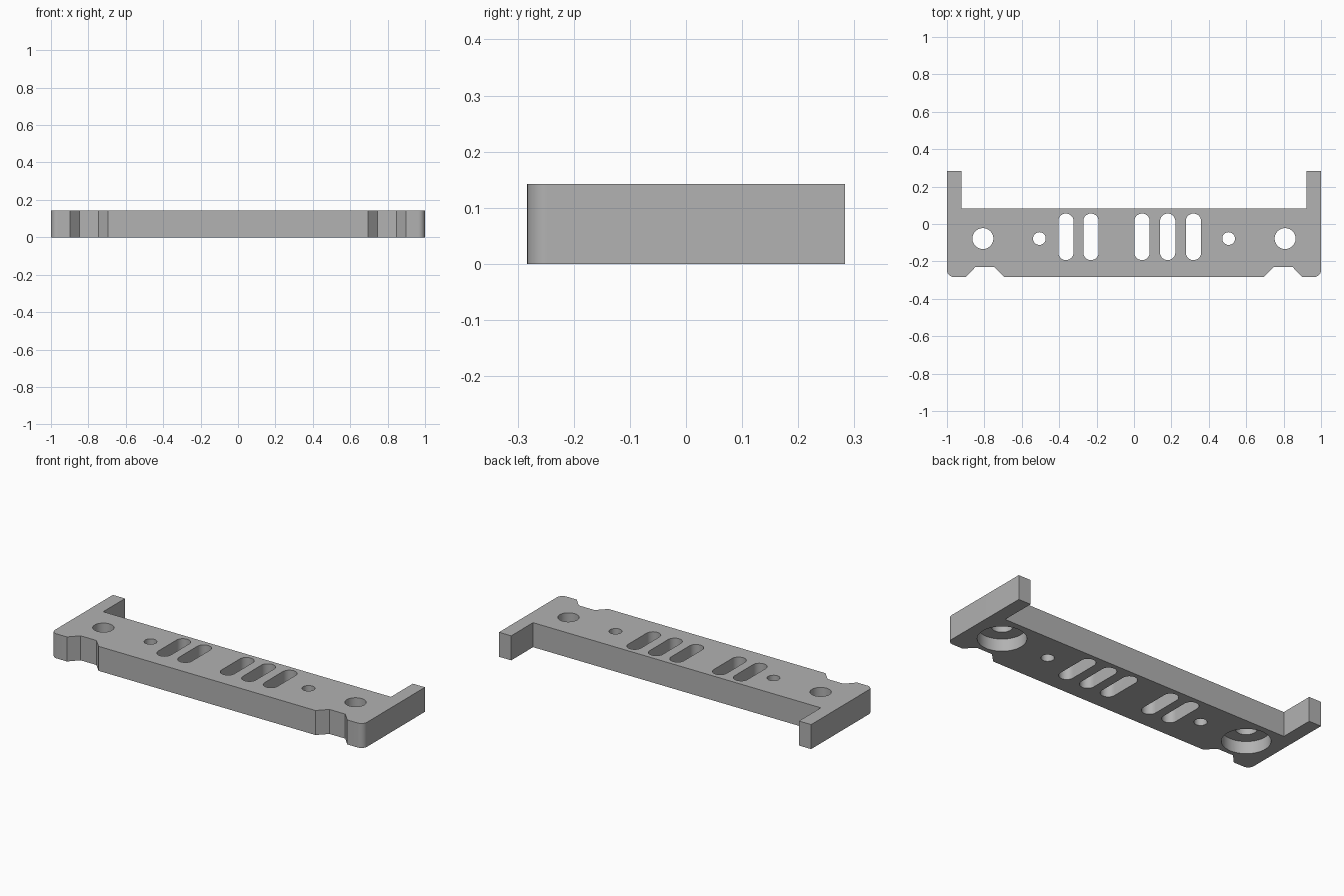
import bpy, bmesh
from math import pi, cos, sin, radians
from mathutils import Vector

if "Cube" in bpy.data.objects:
    bpy.data.objects.remove(bpy.data.objects["Cube"])

HEIGHT = 0.142
FRONT, BACK, ARM_END = -0.283, 0.083, 0.283
HOLE_Y = -0.078
MARGIN = 0.05

grey = bpy.data.materials.new("plain_grey")
grey.use_nodes = True
colour = (0.445, 0.445, 0.445, 1)
grey.diffuse_color = colour
grey.node_tree.nodes["Principled BSDF"].inputs["Base Color"].default_value = colour


def arc(cx, cy, r, start, end, steps):
    """Points along a circular arc, angles in radians."""
    angles = [start + (end - start) * i / steps for i in range(steps + 1)]
    return [(cx + r * cos(a), cy + r * sin(a)) for a in angles]


def prism(name, outline, z0, z1):
    """Extrude a counter-clockwise outline from z0 to z1."""
    bm = bmesh.new()
    face = bm.faces.new([bm.verts.new((x, y, z0)) for x, y in outline])
    top = bmesh.ops.extrude_face_region(bm, geom=[face])["geom"]
    verts = [v for v in top if isinstance(v, bmesh.types.BMVert)]
    bmesh.ops.translate(bm, verts=verts, vec=Vector((0, 0, z1 - z0)))
    bmesh.ops.recalc_face_normals(bm, faces=bm.faces)
    mesh = bpy.data.meshes.new(name)
    bm.to_mesh(mesh)
    bm.free()
    mesh.materials.append(grey)
    obj = bpy.data.objects.new(name, mesh)
    bpy.context.collection.objects.link(obj)
    return obj


# Bracket plate: right half of the outline, front to back, then mirrored
r = 0.036
half = [(0.695, FRONT), (0.747, -0.23), (0.848, -0.23), (0.898, FRONT)]
half += arc(1 - r, FRONT + r, r, -pi / 2, 0, 10)
half += [(1, ARM_END), (0.922, ARM_END), (0.922, BACK)]
outline = half + [(-x, y) for x, y in reversed(half)]
plate = prism("bracket_plate", outline, 0, HEIGHT)

cutters = []


def cut(name, points, z1=HEIGHT + MARGIN):
    cutters.append(prism(name, points, -MARGIN, z1))


# Screw holes, with a wide counterbore from below on the outer pair
for side in (-1, 1):
    for name, x, radius, z1 in (("screw_hole", 0.808, 0.056, HEIGHT + MARGIN),
                                ("counterbore", 0.808, 0.126, 0.071),
                                ("pin_hole", 0.506, 0.034, HEIGHT + MARGIN)):
        cut(name, arc(side * x, HOLE_Y, radius, 0, 2 * pi, 48)[:-1], z1)

# Rounded slots
w = 0.041
for x in (-0.364, -0.23, 0.043, 0.18, 0.318):
    cut("slot", arc(x, 0.056 - w, w, 0, pi, 20) + arc(x, -0.193 + w, w, pi, 2 * pi, 20))

# Cut the openings, then discard the cutters
for cutter in cutters:
    mod = plate.modifiers.new(cutter.name, "BOOLEAN")
    mod.operation = "DIFFERENCE"
    mod.solver = "EXACT"
    mod.object = cutter
    cutter.hide_render = True
bpy.ops.object.select_all(action="DESELECT")
plate.select_set(True)
bpy.context.view_layer.objects.active = plate
for mod in list(plate.modifiers):
    bpy.ops.object.modifier_apply(modifier=mod.name)
for cutter in cutters:
    bpy.data.objects.remove(cutter)

bpy.ops.object.shade_smooth_by_angle(angle=radians(30))
